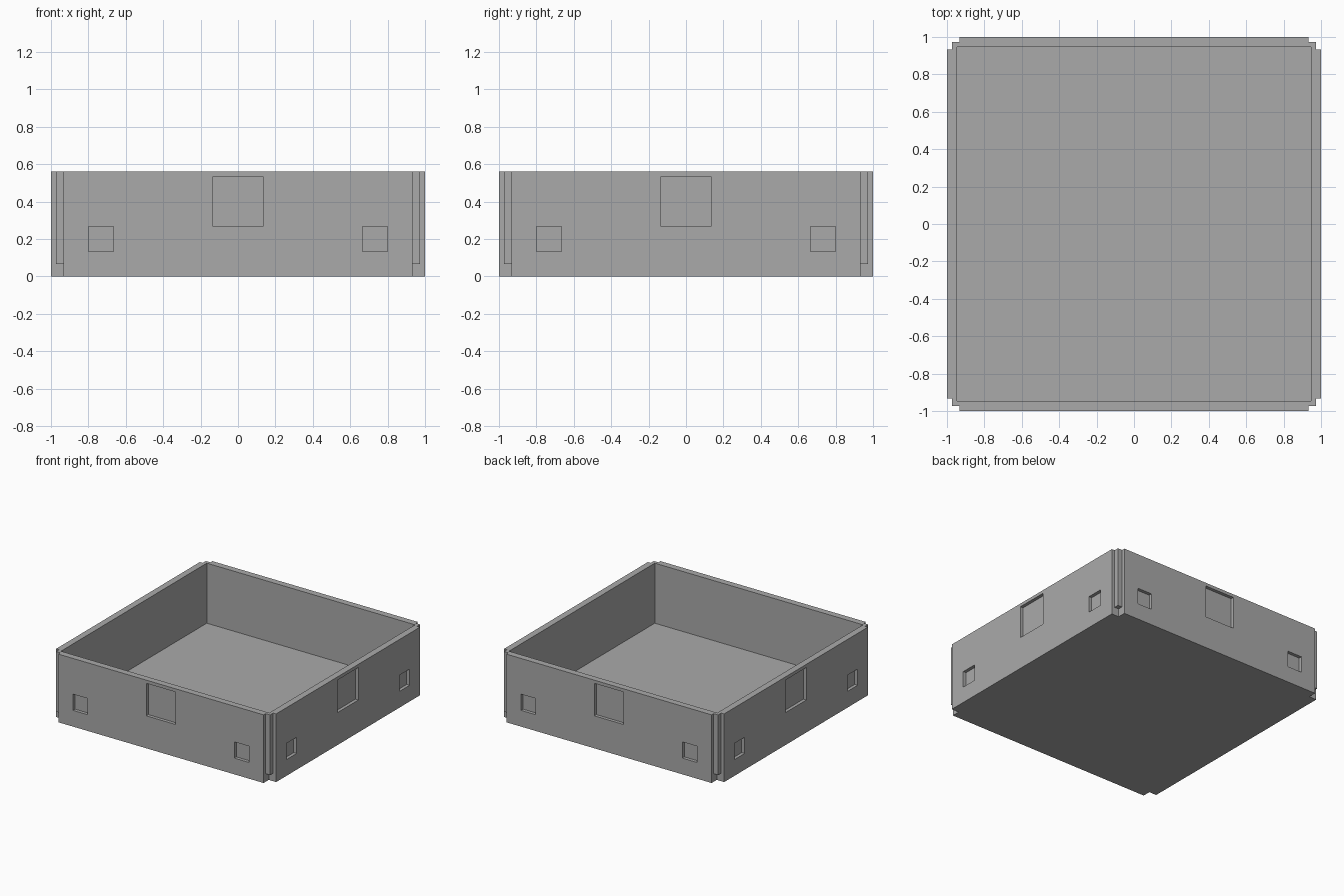
import bpy, bmesh, math
from mathutils import Matrix, Vector

cube = bpy.data.objects.get("Cube")
if cube:
    bpy.data.objects.remove(cube, do_unlink=True)

U = 1 / 75                                   # module that every size is a multiple of
HALF, HEIGHT, FLOOR = 75, 42, 5              # outer half width, height, floor thickness
CAVITY, RECESS, NOTCH = 71, 73, 70           # inner wall, recess and notch planes
OUT = 80                                     # cutters reach past the outer faces


def box(name, low, high, turn=0):
    """Box between two corners, in modules, turned about z by quarter turns."""
    low, high = Vector(low) * U, Vector(high) * U
    bm = bmesh.new()
    bmesh.ops.create_cube(bm, size=1)
    bm.transform(Matrix.Rotation(turn * math.pi / 2, 4, "Z")
                 @ Matrix.Translation((low + high) / 2)
                 @ Matrix.Diagonal((*(high - low), 1)))
    mesh = bpy.data.meshes.new(name)
    bm.to_mesh(mesh)
    bm.free()
    obj = bpy.data.objects.new(name, mesh)
    bpy.context.collection.objects.link(obj)
    return obj


def carve(target, cutter):
    """Subtract the cutter, then throw it away."""
    mod = target.modifiers.new("carve", "BOOLEAN")
    mod.operation, mod.solver, mod.object = "DIFFERENCE", "EXACT", cutter
    bpy.context.view_layer.objects.active = target
    bpy.ops.object.modifier_apply(modifier=mod.name)
    bpy.data.objects.remove(cutter, do_unlink=True)


# Solid block and the open cavity
tray = box("tray_body", (-HALF, -HALF, 0), (HALF, HALF, HEIGHT))
carve(tray, box("cavity", (-CAVITY, -CAVITY, FLOOR), (CAVITY, CAVITY, OUT)))

for turn in range(4):
    # Stepped corner: two slots leave a slim post, cut away below floor level
    carve(tray, box("slot_a", (NOTCH, RECESS, -FLOOR), (OUT, OUT, OUT), turn))
    carve(tray, box("slot_b", (RECESS, NOTCH, -FLOOR), (OUT, OUT, OUT), turn))
    carve(tray, box("foot_notch", (NOTCH, NOTCH, -FLOOR), (OUT, OUT, FLOOR), turn))
    # Shallow recesses: one large in the middle, two small at the sides
    for x, width, bottom in ((0, 20, 20), (-55, 10, 10), (55, 10, 10)):
        carve(tray, box("recess", (x - width / 2, -OUT, bottom),
                        (x + width / 2, -RECESS, bottom + width), turn))

# Plain grey material
grey = bpy.data.materials.new("plain grey")
grey.use_nodes = True
grey.diffuse_color = (0.4, 0.4, 0.4, 1)
grey.node_tree.nodes["Principled BSDF"].inputs["Base Color"].default_value = grey.diffuse_color
tray.data.materials.clear()
tray.data.materials.append(grey)
for face in tray.data.polygons:
    face.material_index = 0
    face.use_smooth = False
